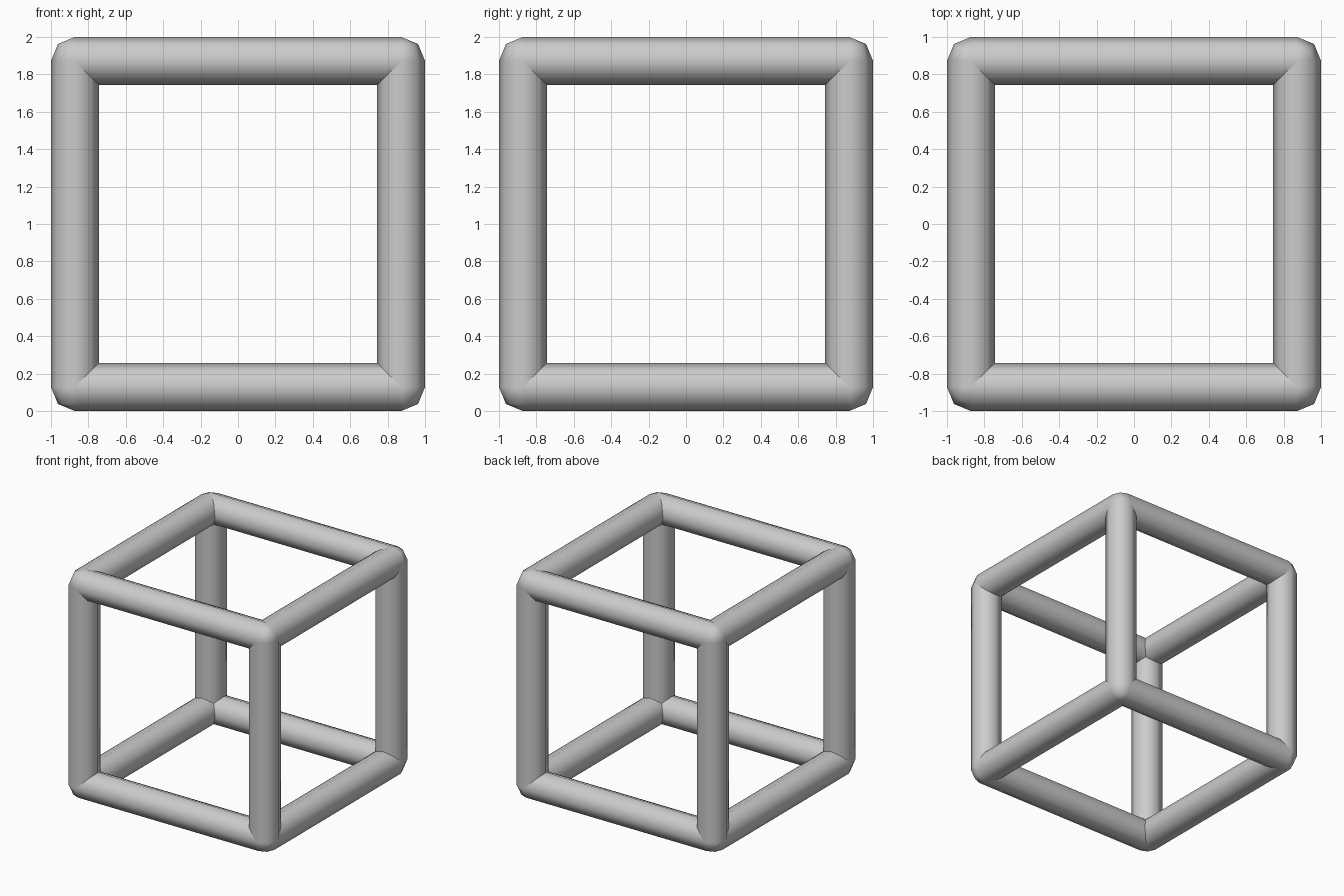
import bpy
from itertools import product
from math import pi

if "Cube" in bpy.data.objects:
    bpy.data.objects.remove(bpy.data.objects["Cube"])

R = 0.128          # tube radius
C = 1 - R          # distance of tube axes from the cube centre
SIDES = 8


def finish(name):
    ob = bpy.context.object
    ob.name = name
    bpy.ops.object.shade_smooth()


# Twelve open tubes, four along each axis
rotations = {"x": (0, pi / 2, 0), "y": (pi / 2, 0, 0), "z": (0, 0, 0)}
for i, (axis, rot) in enumerate(rotations.items()):
    for a, b in product((-C, C), repeat=2):
        pos = [a, b]
        pos.insert(i, 0)
        bpy.ops.mesh.primitive_cylinder_add(
            vertices=SIDES, radius=R, depth=2 * C, end_fill_type='NOTHING',
            location=(pos[0], pos[1], pos[2] + 1), rotation=rot)
        finish("tube_" + axis)

# Rounded joints at the eight corners
for x, y, z in product((-C, C), repeat=3):
    bpy.ops.mesh.primitive_uv_sphere_add(
        segments=SIDES, ring_count=SIDES // 2, radius=R, location=(x, y, z + 1))
    finish("corner_joint")
